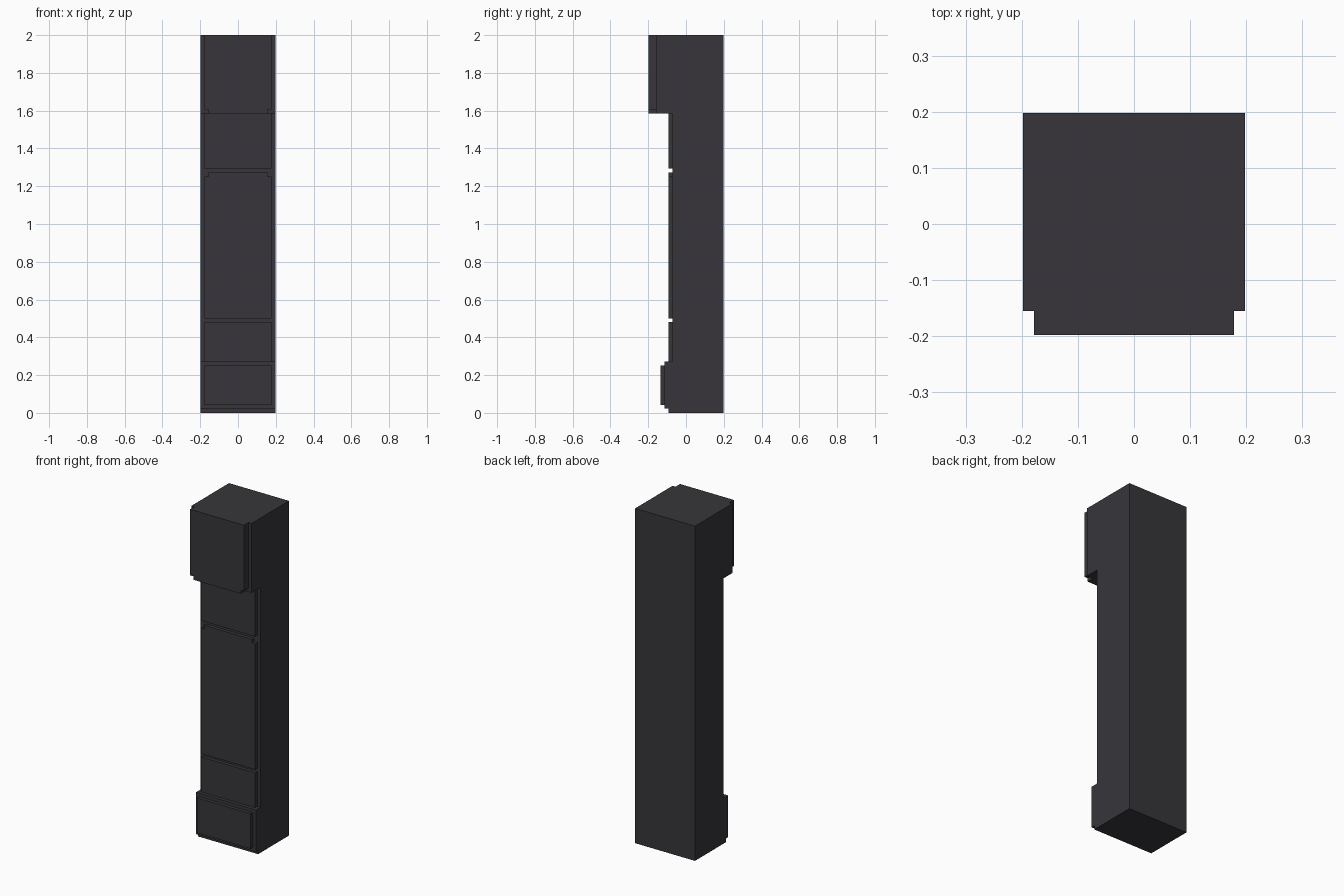
import bpy
import bmesh

cube = bpy.data.objects.get("Cube")
if cube:
    bpy.data.objects.remove(cube, do_unlink=True)

# Single dark charcoal colour
charcoal = bpy.data.materials.new("charcoal")
charcoal.use_nodes = True
colour = (0.038, 0.036, 0.042, 1.0)
charcoal.diffuse_color = colour
bsdf = next(n for n in charcoal.node_tree.nodes if n.type == 'BSDF_PRINCIPLED')
bsdf.inputs["Base Color"].default_value = colour
bsdf.inputs["Roughness"].default_value = 0.7


def prism(name, points, offset):
    """Flat polygon extruded by an offset into a flat-shaded solid."""
    bm = bmesh.new()
    face = bm.faces.new([bm.verts.new(p) for p in points])
    ext = bmesh.ops.extrude_face_region(bm, geom=[face])
    verts = [g for g in ext["geom"] if isinstance(g, bmesh.types.BMVert)]
    bmesh.ops.translate(bm, verts=verts, vec=offset)
    bmesh.ops.recalc_face_normals(bm, faces=bm.faces[:])
    mesh = bpy.data.meshes.new(name)
    bm.to_mesh(mesh)
    bm.free()
    mesh.materials.append(charcoal)
    obj = bpy.data.objects.new(name, mesh)
    bpy.context.collection.objects.link(obj)
    return obj


HALF = 0.198      # half width of the pillar
PANEL = 0.178     # half width of the raised panels
NOTCH = 0.021     # size of the square corner cut-outs


def panel(name, z0, z1, y_back, y_front, notch=None):
    """Raised front panel, optionally with its top or bottom corners cut out."""
    inner = PANEL - NOTCH
    right = [(PANEL, z0), (PANEL, z1)]
    if notch == "top":
        right[1:] = [(PANEL, z1 - NOTCH), (inner, z1 - NOTCH), (inner, z1)]
    elif notch == "bottom":
        right[:1] = [(inner, z0), (inner, z0 + NOTCH), (PANEL, z0 + NOTCH)]
    outline = right + [(-x, z) for x, z in reversed(right)]
    return prism(name, [(x, y_front, z) for x, z in outline],
                 (0, y_back - y_front, 0))


# Pillar with overhanging head and stepped foot, from its side profile
side = [(0.198, 0), (0.198, 2.0), (-0.155, 2.0), (-0.155, 1.585),
        (-0.072, 1.585), (-0.072, 0.272), (-0.114, 0.272),
        (-0.114, 0.022), (-0.093, 0.022), (-0.093, 0)]
prism("pillar", [(-HALF, y, z) for y, z in side], (2 * HALF, 0, 0))

# Raised panels, from top to bottom
panel("head_panel", 1.585, 2.0, -0.155, -0.198, "bottom")
panel("neck_panel", 1.295, 1.585, -0.072, -0.093)
panel("shaft_panel", 0.50, 1.272, -0.072, -0.093, "top")
panel("lower_panel", 0.272, 0.48, -0.072, -0.093)
panel("foot_panel", 0.043, 0.252, -0.114, -0.135)
